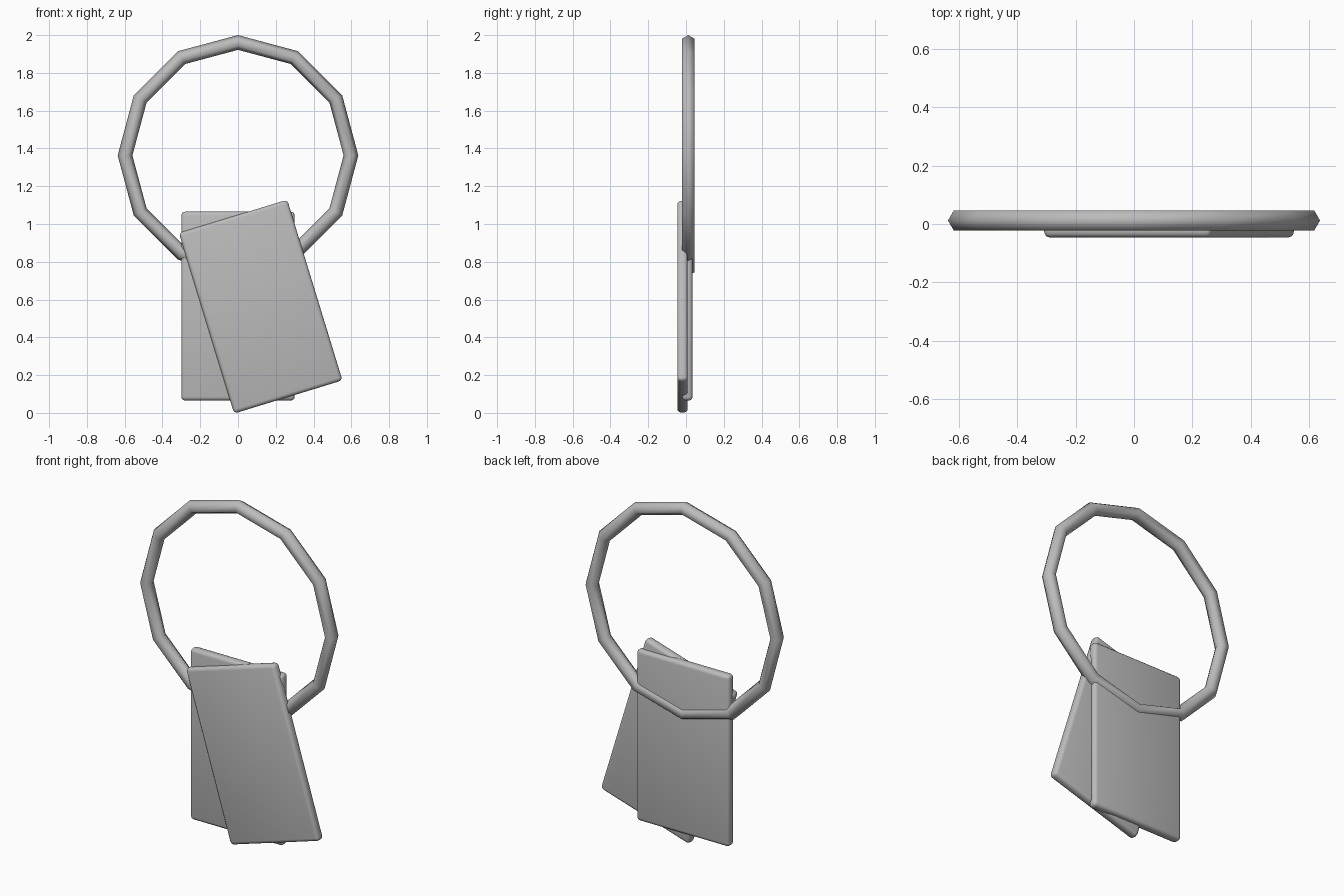
import bpy
import math

if "Cube" in bpy.data.objects:
    bpy.data.objects.remove(bpy.data.objects["Cube"])

grey = bpy.data.materials.new("plain grey")
grey.diffuse_color = (0.5, 0.5, 0.5, 1)
grey.use_nodes = True
grey.node_tree.nodes["Principled BSDF"].inputs["Base Color"].default_value = grey.diffuse_color


def card(name, x, y, z, tilt):
    """Flat plate with softly rounded edges."""
    bpy.ops.mesh.primitive_cube_add(size=1, location=(x, y, z))
    ob = bpy.context.object
    ob.name = name
    ob.scale = (0.6, 0.055, 1.0)
    bpy.ops.object.transform_apply(location=False, rotation=False, scale=True)
    ob.rotation_euler = (0, -math.radians(tilt), 0)
    bevel = ob.modifiers.new("rounded_edges", 'BEVEL')
    bevel.width = 0.02
    bevel.segments = 3
    bpy.ops.object.modifier_apply(modifier=bevel.name)
    bpy.ops.object.shade_smooth_by_angle(angle=math.radians(40))
    ob.data.materials.append(grey)


# Two hanging tags: one upright, one swung to the side in front of it
card("back_tag", 0, 0.0075, 0.565, 0)
card("front_tag", 0.12, -0.0185, 0.5625, 17)

# Twelve-sided ring with a hexagonal section, passing through both tags
bpy.ops.mesh.primitive_torus_add(
    major_segments=12, minor_segments=6, major_radius=0.598, minor_radius=0.039,
    location=(0, 0.012, 1.363), rotation=(math.pi / 2, 0, 0))
ring = bpy.context.object
ring.name = "ring"
bpy.ops.object.shade_smooth()
ring.data.materials.append(grey)
